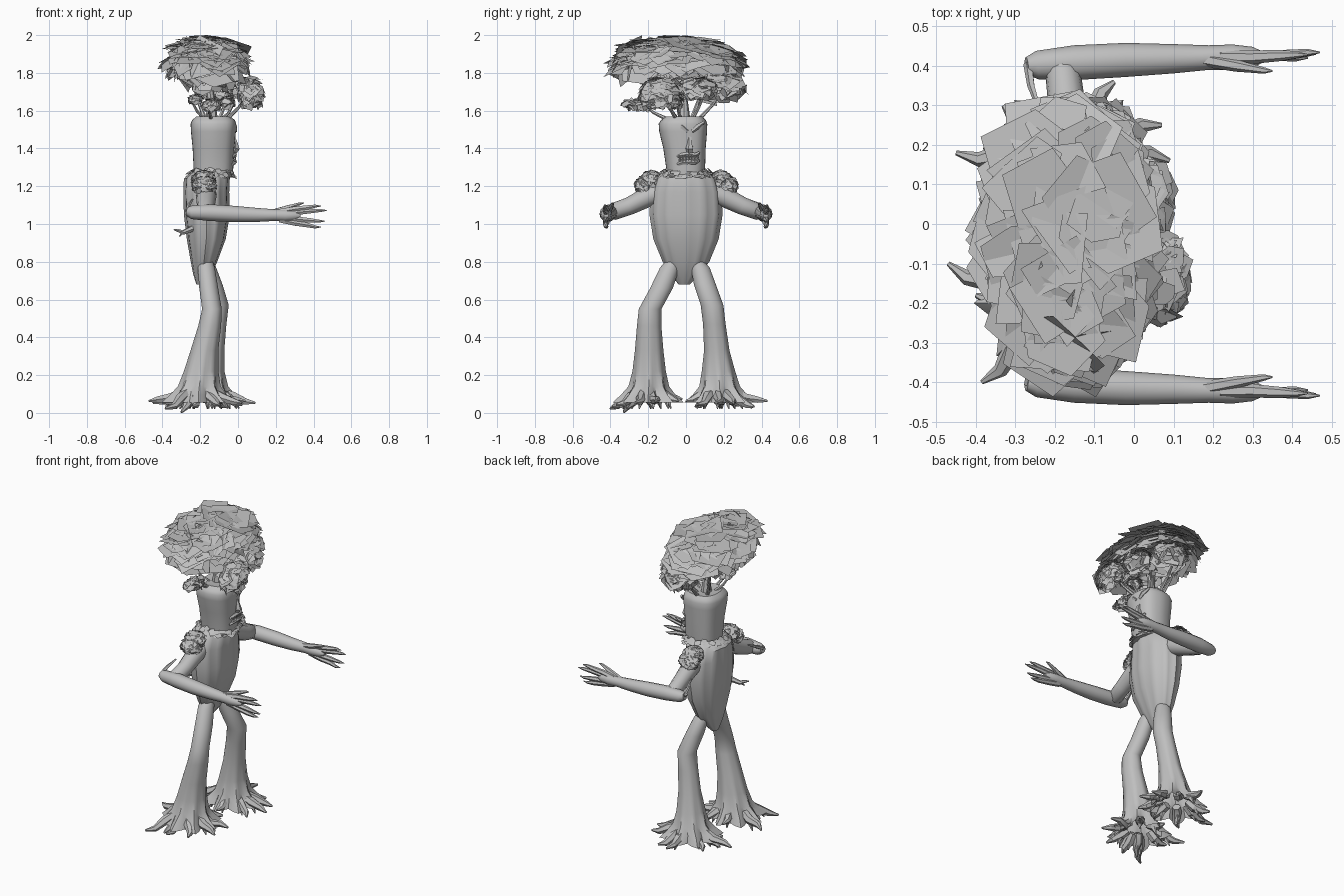
import bpy, bmesh, math, random
from mathutils import Vector
random.seed(4)

GREY = bpy.data.materials.new("bark_grey")
GREY.diffuse_color = (0.52, 0.52, 0.52, 1)


def finish(name, bm, smooth=True, angle=40, solid=True):
    if solid:
        bmesh.ops.recalc_face_normals(bm, faces=bm.faces[:])
    me = bpy.data.meshes.new(name)
    bm.to_mesh(me)
    bm.free()
    me.materials.append(GREY)
    ob = bpy.data.objects.new(name, me)
    bpy.context.collection.objects.link(ob)
    if smooth:
        bpy.ops.object.select_all(action='DESELECT')
        ob.select_set(True)
        bpy.context.view_layer.objects.active = ob
        bpy.ops.object.shade_smooth_by_angle(angle=math.radians(angle))
    return ob


def skin(bm, rings, caps=(True, True)):
    rows = [[bm.verts.new(p) for p in r] for r in rings]
    n = len(rows[0])
    for a, b in zip(rows, rows[1:]):
        for i in range(n):
            bm.faces.new((a[i], a[(i + 1) % n], b[(i + 1) % n], b[i]))
    if caps[0]:
        bm.faces.new(rows[0][::-1])
    if caps[1]:
        bm.faces.new(rows[-1])


def loft(bm, secs, sides=24, ribs=8, square=0.0, caps=(True, True)):
    """Stack of level rings: (x, y, z, rx, ry, rib depth)."""
    rings = []
    for x, y, z, rx, ry, d in secs:
        ring = []
        for i in range(sides):
            a = math.tau * i / sides
            k = 1 + d * math.cos(ribs * a) - square * math.cos(4 * a)
            ring.append((x + rx * k * math.cos(a), y + ry * k * math.sin(a), z))
        rings.append(ring)
    skin(bm, rings, caps)


def tube(bm, pts, sides=8, ref=(0, 0, 1)):
    """Tapered tube through (x, y, z, radius) points."""
    P = [Vector(p[:3]) for p in pts]
    rings = []
    for i, p in enumerate(P):
        t = (P[min(i + 1, len(P) - 1)] - P[max(i - 1, 0)]).normalized()
        u = t.cross(Vector(ref)).normalized()
        v = u.cross(t)
        rings.append([p + pts[i][3] * (u * math.cos(math.tau * k / sides) + v * math.sin(math.tau * k / sides))
                      for k in range(sides)])
    skin(bm, rings)


def leaf(bm, c, nrm, size):
    """Flat irregular plate."""
    q = nrm.to_track_quat('Z', 'Y')
    n, a0 = random.choice((4, 5, 5, 6)), random.random() * 6
    vs = []
    for i in range(n):
        a = a0 + math.tau * i / n
        r = size * random.uniform(0.75, 1.25)
        p = c + q @ Vector((r * math.cos(a), r * math.sin(a), 0))
        p.z = min(p.z, 2.0)
        vs.append(bm.verts.new(p))
    bm.faces.new(vs)


def foliage(bm, c, r, count, size, low=-0.4, up=0.8, inner=0.7):
    """Shingled plates over a dome with centre c and radii r."""
    c, r = Vector(c), Vector(r)
    for i in range(count):
        z = random.uniform(low, 1)
        a = i * 2.39996
        w = math.sqrt(max(0, 1 - z * z))
        d = Vector((w * math.cos(a), w * math.sin(a), z))
        k = random.uniform(inner, 1)
        n = Vector((d.x / r.x, d.y / r.y, d.z / r.z)).normalized() + Vector((0, 0, up))
        n += Vector([random.uniform(-.35, .35) for _ in range(3)])
        s = size * random.uniform(.6, 1.2)
        rr = Vector([max(v - s * f, v * .4) for v, f in zip(r, (.75, .75, .15))])
        leaf(bm, c + Vector((d.x * rr.x, d.y * rr.y, d.z * rr.z)) * k, n.normalized(), s)


# torso: ribbed barrel tapering to the hips
bm = bmesh.new()
loft(bm, [(-.20, -.01, .68, .02, .03, 0), (-.19, -.005, .73, .045, .07, .03), (-.18, 0, .80, .068, .12, .03),
          (-.168, 0, .92, .100, .168, .03), (-.165, 0, 1.05, .118, .188, .03), (-.168, 0, 1.17, .118, .182, .03),
          (-.165, 0, 1.24, .118, .160, .03), (-.155, 0, 1.275, .09, .12, 0)], 48, 12)
finish("torso", bm)

# head: squared trunk with rounded top
bm = bmesh.new()
loft(bm, [(-.13, -.002, 1.25, .105, .10, 0), (-.13, -.002, 1.30, .108, .106, .01), (-.13, -.008, 1.40, .113, .115, .01),
          (-.13, -.015, 1.49, .122, .130, .01), (-.13, -.016, 1.53, .124, .132, .01), (-.13, -.014, 1.55, .116, .122, .01),
          (-.13, -.01, 1.568, .095, .10, 0), (-.13, -.01, 1.56, .03, .03, 0)], 32, 8, .035)
finish("head", bm)

# face: nose wedge, two brows, jagged mouth
bm = bmesh.new()
tube(bm, [(-.03, .02, 1.47, .010), (-.014, .02, 1.43, .012), (-.012, .02, 1.40, .022), (-.022, .02, 1.38, .016)], 5, (1, 0, 0))
for s in (-1, 1):
    tube(bm, [(-.015, .02 + s * .012, 1.49, .009), (-.018, .02 + s * .04, 1.515, .014),
              (-.035, .02 + s * .075, 1.54, .008)], 5, (1, 0, 0))
finish("nose_and_brows", bm, False)
bm = bmesh.new()
for z in (1.325, 1.365):
    tube(bm, [(-.03, -.045, z - .01, .008), (-.022, -.02, z, .012), (-.018, .015, z + .004, .013),
              (-.02, .05, z, .012), (-.03, .07, z + .012, .008)], 5)
for i in range(7):
    y = -.035 + i * .016
    for z, d in ((1.332, .026), (1.362, -.026)):
        tube(bm, [(-.016, y, z, .008), (-.014, y + .004, z + d, .001)], 4, (1, 0, 0))
finish("mouth", bm, False)

# collar of small leaves at the neck
bm = bmesh.new()
for i in range(100):
    a = math.tau * i / 100
    r = random.uniform(.9, 1.1)
    leaf(bm, Vector((-.14 + .115 * r * math.cos(a), .125 * r * math.sin(a), 1.268 + random.uniform(-.018, .015))),
         Vector((math.cos(a) * .5, math.sin(a) * .5, random.uniform(.3, 1.2))).normalized(), .021)
finish("neck_leaves", bm, False, solid=False)

for s, side in ((-1, "right"), (1, "left")):
    # upper arm, forearm and fingers
    bm = bmesh.new()
    tube(bm, [(-.165, s * .10, 1.18, .05), (-.168, s * .20, 1.145, .054), (-.17, s * .30, 1.095, .047),
              (-.18, s * .385, 1.065, .045), (-.20, s * .42, 1.055, .025)], 12)
    tube(bm, [(-.272, s * .40, 1.068, .022), (-.245, s * .402, 1.062, .036), (-.15, s * .408, 1.06, .044),
              (-.02, s * .415, 1.053, .043), (.10, s * .418, 1.048, .037), (.19, s * .421, 1.047, .031),
              (.25, s * .422, 1.045, .032), (.30, s * .422, 1.045, .026), (.33, s * .422, 1.045, .012)], 12)
    tube(bm, [(-.268, s * .405, 1.07, .012), (-.26, s * .35, 1.10, .010), (-.24, s * .29, 1.13, .005)], 5)
    finish(side + "_arm", bm)
    bm = bmesh.new()
    for z0, z1, y1, x1 in ((1.064, 1.095, .428, .44), (1.052, 1.072, .434, .47), (1.036, 1.015, .43, .46),
                           (1.024, .984, .42, .44)):
        tube(bm, [(.22, s * .422, z0, .018), (.30, s * .422, z0 * .55 + z1 * .45, .017),
                  (.37, s * .426, z0 * .25 + z1 * .75, .014), (x1 - .03, s * y1, z1, .009), (x1, s * y1, z1, .002)], 6)
    tube(bm, [(.18, s * .415, 1.06, .018), (.26, s * .40, 1.085, .015), (.33, s * .388, 1.108, .008), (.35, s * .387, 1.112, .002)], 6)
    finish(side + "_fingers", bm)
    # shoulder leaves, sloping down the arm
    bm = bmesh.new()
    foliage(bm, (-.18, s * .225, 1.205), (.078, .062, .05), 130, .024, -.7, .3, .85)
    foliage(bm, (-.18, s * .185, 1.235), (.075, .07, .052), 130, .024, -.6, .3, .85)
    finish(side + "_shoulder_leaves", bm, False, solid=False)

# legs: thigh to flared root foot, right one set back and left knee forward
LEGS = {
    "right": [(-.17, -.06, .82, .03, .03, 0), (-.168, -.085, .77, .045, .052, 0), (-.155, -.13, .66, .05, .06, 0),
              (-.138, -.19, .55, .052, .060, 0), (-.15, -.195, .46, .06, .064, .01), (-.178, -.195, .33, .072, .074, .02),
              (-.195, -.195, .22, .088, .085, .04), (-.205, -.197, .14, .105, .10, .08),
              (-.21, -.20, .095, .13, .125, .16), (-.21, -.20, .055, .16, .155, .22)],
    "left": [(-.165, .05, .82, .03, .03, 0), (-.16, .075, .77, .044, .05, 0), (-.135, .10, .68, .053, .058, 0),
             (-.105, .138, .57, .056, .060, 0), (-.12, .15, .47, .058, .059, .01), (-.14, .163, .33, .066, .066, .02),
             (-.155, .172, .22, .080, .085, .04), (-.16, .178, .14, .10, .10, .08),
             (-.165, .18, .095, .13, .125, .16), (-.165, .18, .055, .16, .155, .22)]}
# root tips (x, y) and height for each foot
ROOTS = {
    "right": [(-.47, -.10, .06), (-.40, -.18, .05), (-.385, -.40, .02), (-.24, -.39, .03), (-.10, -.37, .04),
              (.02, -.27, .05), (.04, -.16, .06), (-.08, -.04, .06), (-.25, -.02, .07), (-.30, -.33, .0)],
    "left": [(-.45, .18, .05), (-.38, .195, .04), (-.33, .30, .04), (-.16, .43, .06), (-.05, .36, .03),
             (.07, .25, .05), (.09, .16, .05), (.02, .06, .04), (-.15, .0, .06), (-.30, .05, .03)]}
for side, secs in LEGS.items():
    bm = bmesh.new()
    loft(bm, secs, 32, 8, caps=(True, False))
    finish(side + "_leg", bm)
    bm = bmesh.new()
    fx, fy = secs[-1][:2]
    for x, y, z in ROOTS[side]:
        d = Vector((x - fx, y - fy))
        h = random.uniform(.065, .095)
        p = [Vector((fx, fy)) + d * k for k in (.36, .55, .8)]
        tube(bm, [(p[0].x, p[0].y, .105, .025), (p[1].x, p[1].y, h, .028),
                  (p[2].x - d.y * .06, p[2].y + d.x * .06, max(z, .025) + .01, .019), (x, y, z + .003, .006)], 6)
        # downward spur under each root
        tube(bm, [(p[1].x, p[1].y, h, .022), (p[1].x + d.x * .12, p[1].y + d.y * .12, .022, .003)], 5, (.3, .9, .1))
    finish(side + "_roots", bm, True, 30)

# stub twig on the back
bm = bmesh.new()
tube(bm, [(-.23, -.11, .98, .018), (-.29, -.14, .955, .013), (-.315, -.155, .965, .009), (-.34, -.16, .97, .003)], 6)
tube(bm, [(-.29, -.14, .957, .009), (-.31, -.16, .935, .003)], 5)
finish("back_twig", bm)

# branches growing from the head into the crown
bm = bmesh.new()
tube(bm, [(-.14, -.01, 1.54, .035), (-.14, -.01, 1.62, .024), (-.15, -.02, 1.72, .02), (-.15, -.03, 1.88, .010)], 8, (1, 0, 0))
for tip in ((-.25, -.10, 1.66), (-.16, -.24, 1.65), (.06, -.12, 1.70), (-.05, .10, 1.70),
            (-.14, .2, 1.72), (-.25, .10, 1.78), (-.02, -.05, 1.64)):
    b = Vector((-.13, -.01, 1.55)) + Vector((tip[0] + .13, tip[1] + .01, 0)) * .35
    m = b.lerp(Vector(tip), .55) + Vector((0, 0, -.015))
    tube(bm, [(b.x, b.y, 1.55, .012), (m.x, m.y, m.z, .008), (*tip, .005)], 6, (.9, .3, .1))
finish("branches", bm)

# crown: broad umbrella of plates
bm = bmesh.new()
foliage(bm, (-.165, -.05, 1.855), (.255, .39, .15), 150, .115, -.1, .9, .92)
foliage(bm, (-.165, -.05, 1.855), (.25, .38, .10), 130, .085, -.85, .8, .65)
finish("crown_leaves", bm, False, solid=False)

# lower leaf clusters: centre, radii, count, plate size
bm = bmesh.new()
for c, r, n, s in (((.07, -.14, 1.695), (.09, .13, .095), 130, .042), ((.03, .06, 1.72), (.09, .13, .065), 70, .045),
                   ((-.10, .18, 1.735), (.15, .16, .085), 100, .06), ((-.13, -.08, 1.755), (.15, .18, .06), 80, .055),
                   ((-.225, -.10, 1.66), (.05, .08, .03), 35, .025), ((-.14, -.25, 1.635), (.06, .10, .035), 60, .03),
                   ((-.06, -.06, 1.645), (.055, .06, .035), 40, .025)):
    foliage(bm, c, r, n, s, -.7, .5, .75)
finish("lower_leaves", bm, False, solid=False)
